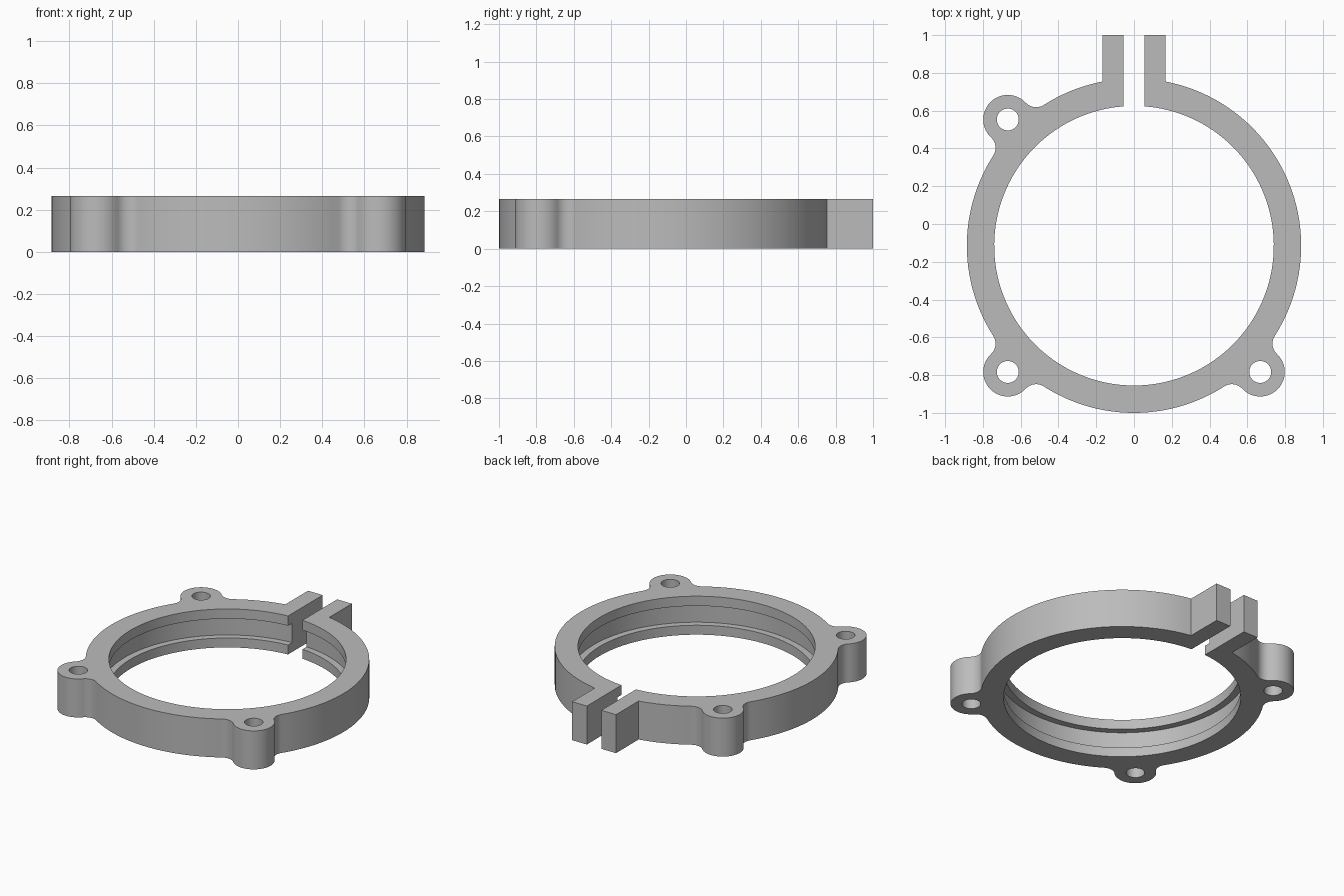
import bpy, bmesh
from math import sin, cos, acos, atan2, radians, pi
from mathutils import Vector

old = bpy.data.objects.get("Cube")
if old:
    bpy.data.objects.remove(old, do_unlink=True)

CENTRE = Vector((0, -0.115))
OUTER, INNER, GROOVE = 0.885, 0.74, 0.785
HEIGHT, GROOVE_LOW, GROOVE_HIGH = 0.265, 0.065, 0.198
LUG_DIST, LUG_R, HOLE_R, FILLET = 0.945, 0.13, 0.058, 0.075
TAB_IN, TAB_OUT, TAB_END = 0.055, 0.167, 1.115
LUG_ANGLES = [radians(a) for a in (135, 225, 315)]

grey = bpy.data.materials.new("plain grey")
grey.use_nodes = True
grey.diffuse_color = (0.5, 0.5, 0.5, 1)
grey.node_tree.nodes["Principled BSDF"].inputs["Base Color"].default_value = grey.diffuse_color


def polar(r, a):
    return Vector((r * cos(a), r * sin(a)))


def arc(c, r, start, end, step=radians(2.5)):
    n = max(2, round(abs(end - start) / step))
    return [c + polar(r, start + (end - start) * i / n) for i in range(n + 1)]


def prism(name, points, z0, z1):
    bm = bmesh.new()
    verts = [bm.verts.new((p.x, p.y, z0)) for p in points]
    bmesh.ops.remove_doubles(bm, verts=verts, dist=1e-5)
    face = bm.faces.new([v for v in verts if v.is_valid])
    top = bmesh.ops.extrude_face_region(bm, geom=[face])["geom"]
    moved = [g for g in top if isinstance(g, bmesh.types.BMVert)]
    bmesh.ops.translate(bm, verts=moved, vec=(0, 0, z1 - z0))
    bmesh.ops.recalc_face_normals(bm, faces=bm.faces)
    mesh = bpy.data.meshes.new(name)
    bm.to_mesh(mesh)
    bm.free()
    mesh.materials.append(grey)
    obj = bpy.data.objects.new(name, mesh)
    bpy.context.collection.objects.link(obj)
    return obj


def disc(c, r, n):
    return [c + polar(r, 2 * pi * i / n) for i in range(n)]


def cut(body, cutter):
    cutter.hide_render = True
    bpy.context.view_layer.objects.active = body
    mod = body.modifiers.new("cut", "BOOLEAN")
    mod.operation, mod.solver, mod.object = "DIFFERENCE", "EXACT", cutter
    bpy.ops.object.modifier_apply(modifier=mod.name)
    bpy.data.objects.remove(cutter, do_unlink=True)


# Lug outline: fillet, round end, fillet, all tangent to the ring
reach = OUTER + FILLET
spread = acos((reach**2 + LUG_DIST**2 - (LUG_R + FILLET)**2) / (2 * reach * LUG_DIST))
lean = atan2(reach * sin(spread), LUG_DIST - reach * cos(spread))


def lug(t):
    fine = radians(7)
    return (arc(CENTRE + polar(reach, t - spread), FILLET, t + pi - spread, t + lean, fine)
            + arc(CENTRE + polar(LUG_DIST, t), LUG_R, t + lean - pi, t + pi - lean, fine)
            + arc(CENTRE + polar(reach, t + spread), FILLET, t - lean, t - pi + spread, fine))


# Open ring outline, starting at the right clamp tab
tab_angle = acos(TAB_OUT / OUTER)
gap_angle = acos(TAB_IN / INNER)
outline, angle = [], pi - tab_angle
for t in LUG_ANGLES:
    outline += arc(CENTRE, OUTER, angle, t - spread) + lug(t)
    angle = t + spread
outline += arc(CENTRE, OUTER, angle, 2 * pi + tab_angle)
outline += [CENTRE + Vector((x, TAB_END)) for x in (TAB_OUT, TAB_IN)]
outline += arc(CENTRE, INNER, 2 * pi + gap_angle, pi - gap_angle)
outline += [CENTRE + Vector((-x, TAB_END)) for x in (TAB_IN, TAB_OUT)]
ring = prism("clamp_ring", outline, 0, HEIGHT)

# Inner groove and bolt holes
cut(ring, prism("groove_cutter", disc(CENTRE, GROOVE, 144), GROOVE_LOW, GROOVE_HIGH))
for t in LUG_ANGLES:
    cut(ring, prism("hole_cutter", disc(CENTRE + polar(LUG_DIST, t), HOLE_R, 40), -0.1, HEIGHT + 0.1))

bpy.ops.object.select_all(action="DESELECT")
ring.select_set(True)
bpy.context.view_layer.objects.active = ring
bpy.ops.object.shade_smooth_by_angle(angle=radians(30))
